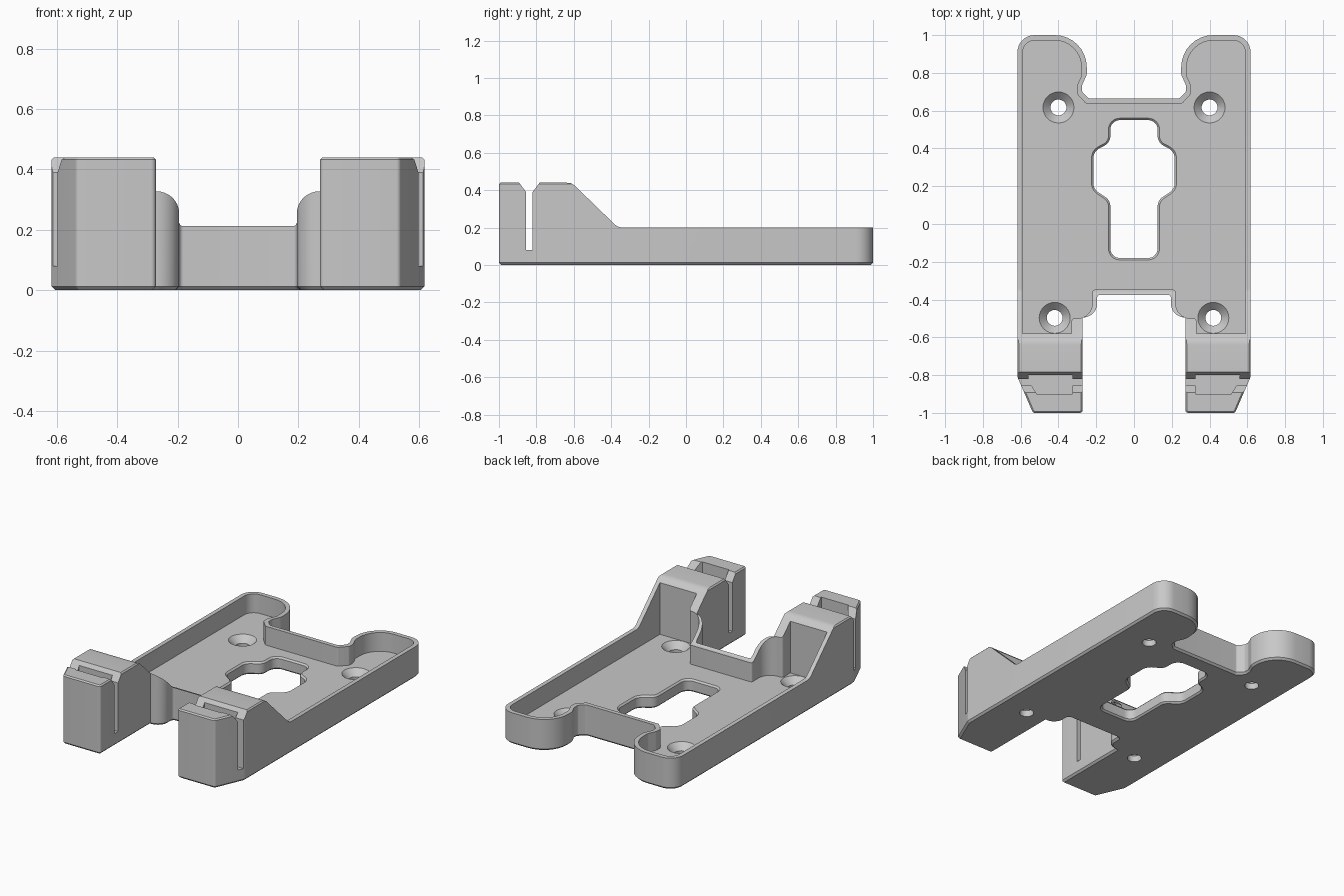
import bpy, bmesh, math
from mathutils import Vector

if "Cube" in bpy.data.objects:
    bpy.data.objects.remove(bpy.data.objects["Cube"])


def fillet(corners, steps=8):
    """Round each open-path corner given as (x, y, radius)."""
    out = []
    for i, (x, y, r) in enumerate(corners):
        p = Vector((x, y))
        if r == 0 or i in (0, len(corners) - 1):
            out.append(p)
            continue
        a = (Vector(corners[i - 1][:2]) - p).normalized()
        b = (Vector(corners[i + 1][:2]) - p).normalized()
        half = a.angle(b) / 2
        t = r / math.tan(half)
        centre = p + (a + b).normalized() * (r / math.sin(half))
        s, e = p + a * t - centre, p + b * t - centre
        turn = math.atan2(s.x * e.y - s.y * e.x, s.dot(e))
        for k in range(steps + 1):
            w = turn * k / steps
            c, n = math.cos(w), math.sin(w)
            out.append(centre + Vector((s.x * c - s.y * n, s.x * n + s.y * c)))
    return out


def mirrored(half):
    """Close a right-hand half outline by mirroring it across x = 0."""
    return half + [Vector((-p.x, p.y)) for p in reversed(half) if p.x > 1e-5]


def inset(pts, d):
    """Move a counter-clockwise outline inward by d."""
    out = []
    for i, p in enumerate(pts):
        u = (p - pts[i - 1]).normalized()
        v = (pts[(i + 1) % len(pts)] - p).normalized()
        n = Vector((-u.y, u.x)) + Vector((-v.y, v.x))
        out.append(p + n * (2 * d / max(n.length_squared, 0.5)))
    return out


def loft(name, rings):
    """Skin equal-length rings of 3D points into a capped solid facing outward."""
    bm = bmesh.new()
    loops = [[bm.verts.new(p) for p in ring] for ring in rings]
    bm.faces.new(list(reversed(loops[0])))
    bm.faces.new(loops[-1])
    n = len(loops[0])
    for a, b in zip(loops, loops[1:]):
        for i in range(n):
            j = (i + 1) % n
            bm.faces.new((a[i], a[j], b[j], b[i]))
    bm.normal_update()
    if bm.calc_volume(signed=True) < 0:
        bmesh.ops.reverse_faces(bm, faces=bm.faces[:])
    mesh = bpy.data.meshes.new(name)
    bm.to_mesh(mesh)
    bm.free()
    obj = bpy.data.objects.new(name, mesh)
    bpy.context.collection.objects.link(obj)
    return obj


def prism(name, pts, levels):
    """Stack an outline at (z, inset) levels."""
    return loft(name, [[(p.x, p.y, z) for p in inset(pts, d)] for z, d in levels])


def side_prism(name, pts):
    """Extrude a (y, z) profile right across the model."""
    return loft(name, [[(x, y, z) for y, z in pts] for x in (-0.8, 0.8)])


def cut(body, cutter):
    mod = body.modifiers.new("cut", "BOOLEAN")
    mod.operation, mod.solver, mod.object = "DIFFERENCE", "EXACT", cutter
    bpy.context.view_layer.objects.active = body
    bpy.ops.object.modifier_apply(modifier=mod.name)
    bpy.data.objects.remove(cutter)


# Body: full outline with chamfered lower edge
outer = mirrored(fillet([
    (0, -.375, 0), (.195, -.375, .015), (.195, -.495, .075), (.272, -.495, 0),
    (.272, -1, .016), (.535, -1, .016), (.617, -.81, .03), (.617, 1, .09),
    (.25, 1, .17), (.25, .79, .04), (.275, .735, .04), (.275, .70, .02),
    (.24, .665, .015), (0, .665, 0)]))
body = prism("mount_tray", outer, [(0, .012), (.012, 0), (.432, 0), (.44, .008)])

# Low side walls with a ramp up to the front towers
cut(body, side_prism("wall_height_cutter", [
    (-.34, .2), (1.2, .2), (1.2, .6), (-.64, .6), (-.64, .44), (-.615, .437),
    (-.597, .426), (-.378, .214), (-.36, .203)]))

# Tray pocket
inner = mirrored(fillet([
    (0, -.348, 0), (.22, -.348, .012), (.22, -.5, .08), (.33, -.5, .015),
    (.33, -.58, 0), (.59, -.58, 0), (.59, .972, .065), (.278, .972, .142),
    (.278, .785, .04), (.303, .73, .04), (.303, .69, .02), (.255, .638, .015),
    (0, .638, 0)]))
cut(body, prism("pocket_cutter", inner, [(.08, 0), (.61, 0)]))

# Central opening, chamfered on both faces
opening = mirrored(fillet([
    (0, -.18, 0), (.125, -.18, .05), (.125, .125, .06), (.215, .185, .06),
    (.215, .385, .06), (.125, .43, .06), (.125, .55, .05), (0, .55, 0)]))
cut(body, prism("opening_cutter", opening, [
    (-.02, -.01), (0, -.01), (.01, 0), (.07, 0), (.08, -.01), (.12, -.01)]))

# Countersunk screw holes
for x, y in ((.4, .617), (.42, -.497)):
    for side in (-1, 1):
        rings = [[(side * x + r * math.cos(a * math.pi / 16),
                   y + r * math.sin(a * math.pi / 16), z) for a in range(32)]
                 for r, z in ((.042, -.02), (.042, .04), (.082, .08), (.082, .1))]
        cut(body, loft("screw_cutter", rings))

# Strap slot with flared mouth across both towers
cut(body, side_prism("slot_cutter", [
    (-.855, .08), (-.82, .08), (-.82, .39), (-.73, .51), (-.945, .51), (-.855, .39)]))

# Wider cavity inside each tower
for side in (-1, 1):
    shape = [(.325, -.8), (.56, -.8), (.555, -.835), (.515, -.9), (.325, -.9)]
    cut(body, loft("cavity_cutter",
                   [[(side * x, y, z) for x, y in shape] for z in (.08, .6)]))

# One plain grey plastic
grey = bpy.data.materials.new("grey_plastic")
grey.diffuse_color = (.58, .58, .58, 1)
grey.use_nodes = True
grey.node_tree.nodes["Principled BSDF"].inputs["Base Color"].default_value = grey.diffuse_color
body.data.materials.clear()
body.data.materials.append(grey)
for poly in body.data.polygons:
    poly.material_index = 0
bpy.ops.object.select_all(action="DESELECT")
body.select_set(True)
bpy.context.view_layer.objects.active = body
bpy.ops.object.shade_smooth_by_angle(angle=math.radians(30))
